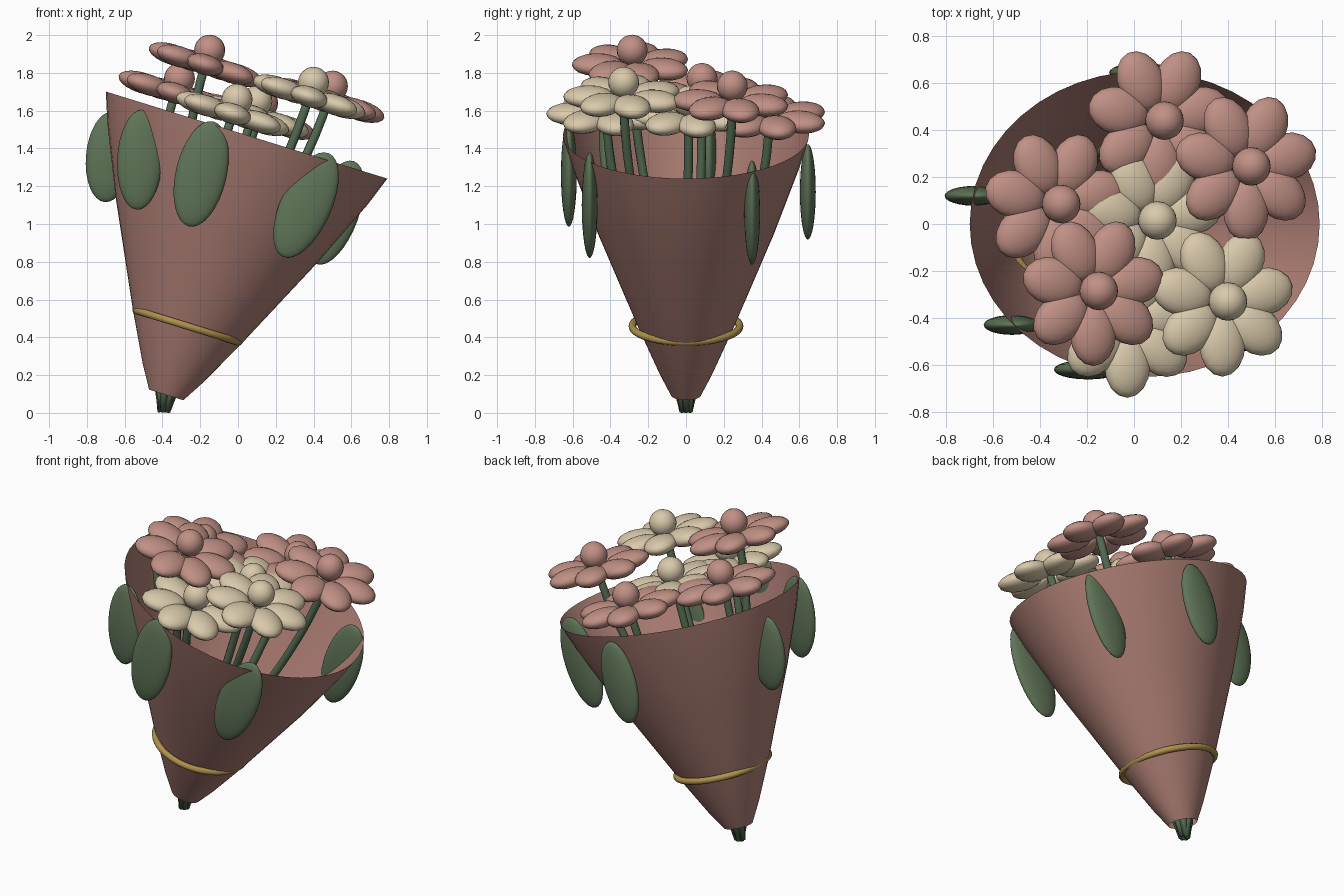
import bpy, bmesh, math
from mathutils import Matrix, Vector

if "Cube" in bpy.data.objects:
    bpy.data.objects.remove(bpy.data.objects["Cube"])

TILT = Matrix.Rotation(0.3, 4, 'Y')
AXIS = TILT.to_3x3() @ Vector((0, 0, 1))
BASE = Vector((-0.38, 0, 0.095))
FRAME = Matrix.Translation(BASE) @ TILT      # local frame of the leaning wrap


def material(name, rgb):
    m = bpy.data.materials.new(name)
    m.diffuse_color = (*rgb, 1)
    m.use_nodes = True
    m.node_tree.nodes["Principled BSDF"].inputs["Base Color"].default_value = m.diffuse_color
    return m


PINK = material("dusty pink", (0.53, 0.28, 0.235))
CREAM = material("cream", (0.70, 0.59, 0.41))
PAPER = material("rose brown paper", (0.43, 0.215, 0.18))
LEAF = material("leaf green", (0.115, 0.175, 0.095))
STEM = material("stem green", (0.085, 0.145, 0.08))
GOLD = material("gold", (0.43, 0.28, 0.075))


def finish(name, bm, mat):
    me = bpy.data.meshes.new(name)
    bm.to_mesh(me)
    bm.free()
    me.materials.append(mat)
    for p in me.polygons:
        p.use_smooth = True
    ob = bpy.data.objects.new(name, me)
    bpy.context.collection.objects.link(ob)
    return ob


def ellipsoid(bm, matrix, size, seg=20, rings=12):
    bmesh.ops.create_uvsphere(bm, u_segments=seg, v_segments=rings, radius=1,
                              matrix=matrix @ Matrix.Diagonal((*size, 1)))


def skin(bm, rings, closed=False):
    n = len(rings[0])
    pairs = list(zip(rings, rings[1:])) + ([(rings[-1], rings[0])] if closed else [])
    for a, b in pairs:
        for i in range(n):
            j = (i + 1) % n
            bm.faces.new((a[i], a[j], b[j], b[i]))


# Paper wrap: open oval cone (height, radius)
profile = [(0, 0.095), (0.12, 0.167), (0.375, 0.30), (0.92, 0.565), (1.28, 0.722), (1.44, 0.78)]
bm = bmesh.new()
N = 48
skin(bm, [[bm.verts.new(FRAME @ Vector((r * math.cos(math.tau * i / N),
                                        0.835 * r * math.sin(math.tau * i / N), s)))
           for i in range(N)] for s, r in profile])
finish("paper_wrap", bm, PAPER)

# Round tie band
bm = bmesh.new()
skin(bm, [[bm.verts.new(FRAME @ Vector(((0.284 + 0.02 * math.cos(v)) * math.cos(u),
                                        (0.284 + 0.02 * math.cos(v)) * math.sin(u),
                                        0.381 + 0.02 * math.sin(v))))
           for v in (math.tau * k / 10 for k in range(10))]
          for u in (math.tau * k / 48 for k in range(48))], closed=True)
bmesh.ops.recalc_face_normals(bm, faces=bm.faces)
finish("tie_band", bm, GOLD)

# Flowers: position of the centre ball, colour
flowers = [
    ((-0.15, -0.285, 1.92), PINK), ((-0.31, 0.085, 1.77), PINK),
    ((0.13, 0.44, 1.64), PINK), ((0.50, 0.245, 1.73), PINK),
    ((0.40, -0.33, 1.75), CREAM), ((0.10, 0.015, 1.65), CREAM),
    ((-0.005, -0.42, 1.66), CREAM),
]
for k, (ball, mat) in enumerate(flowers, 1):
    ball = Vector(ball)
    head = ball - AXIS * 0.08
    bm = bmesh.new()
    for i in range(7):
        a = -math.pi / 2 + math.tau * i / 7
        m = (Matrix.Translation(head) @ TILT @ Matrix.Rotation(a, 4, 'Z')
             @ Matrix.Translation((0.185, 0, 0)))
        ellipsoid(bm, m, (0.135, 0.102, 0.055), 16, 10)
    finish(f"flower_{k}_petals", bm, mat)
    bm = bmesh.new()
    ellipsoid(bm, Matrix.Translation(ball) @ TILT, (0.082, 0.082, 0.082))
    finish(f"flower_{k}_centre", bm, mat)

    # Curved stem gathering at the foot of the wrap
    a = math.tau * k / 7
    foot = Vector((-0.393 + 0.018 * math.cos(a), 0.018 * math.sin(a), 0.005))
    neck = BASE + Vector((0.04 * math.cos(a), 0.04 * math.sin(a), 0.02))
    bend = head - AXIS * 0.55
    path = [foot] + [neck * (1 - t) ** 2 + bend * (2 * t * (1 - t)) + head * t * t
                     for t in (j / 12 for j in range(13))]
    bm = bmesh.new()
    rings = []
    for j, p in enumerate(path):
        d = path[min(j + 1, len(path) - 1)] - path[max(j - 1, 0)]
        q = d.to_track_quat('Z', 'Y').to_matrix()
        rad = 0.017 if j == 0 else 0.024
        rings.append([bm.verts.new(p + q @ Vector((rad * math.cos(math.tau * i / 10),
                                                   rad * math.sin(math.tau * i / 10), 0)))
                      for i in range(10)])
    skin(bm, rings)
    bm.faces.new(rings[0][::-1])
    bm.faces.new(rings[-1])
    finish(f"stem_{k}", bm, STEM)

# Leaves: centre, half length, half width, lean in degrees
leaves = [
    ((-0.685, 0.12, 1.355), 0.24, 0.12, 5), ((-0.52, -0.43, 1.34), 0.265, 0.12, 3),
    ((-0.195, -0.62, 1.265), 0.285, 0.135, 13), ((0.36, -0.51, 1.10), 0.30, 0.135, 24),
    ((0.515, 0.35, 1.06), 0.29, 0.125, 20), ((0.03, 0.645, 1.17), 0.26, 0.12, 16),
]
for k, (c, length, width, lean) in enumerate(leaves, 1):
    bm = bmesh.new()
    ellipsoid(bm, Matrix.Translation(c) @ Matrix.Rotation(math.radians(lean), 4, 'Y'),
              (width, 0.042, length), 24, 16)
    finish(f"leaf_{k}", bm, LEAF)
